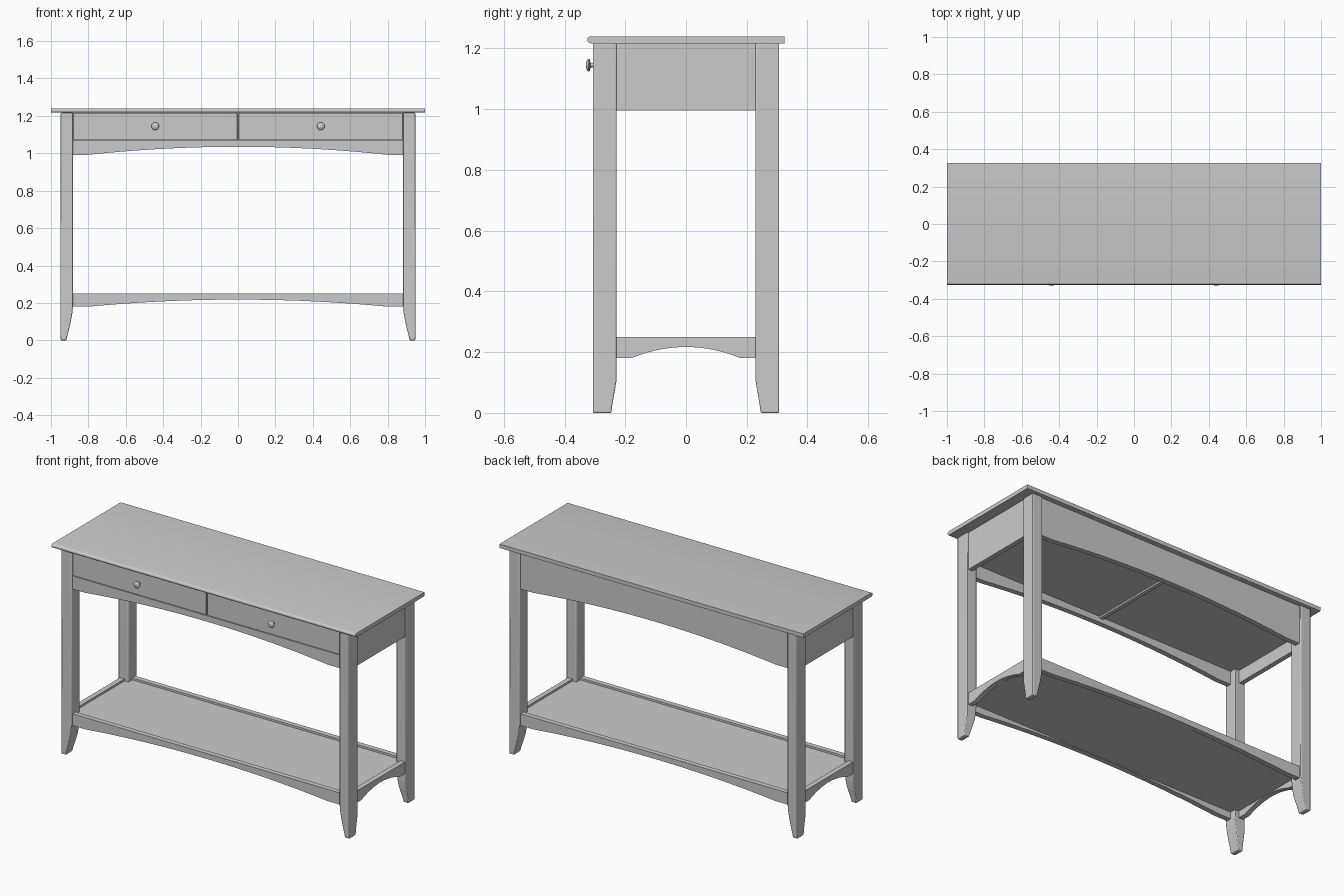
import bpy, bmesh, math
from mathutils import Vector

if "Cube" in bpy.data.objects:
    bpy.data.objects.remove(bpy.data.objects["Cube"])

mat = bpy.data.materials.new("light_grey")
mat.diffuse_color = (0.6, 0.6, 0.6, 1)
mat.use_nodes = True
mat.node_tree.nodes["Principled BSDF"].inputs["Base Color"].default_value = mat.diffuse_color


def finish(name, bm, bevel=0, segments=2):
    bmesh.ops.recalc_face_normals(bm, faces=bm.faces)
    me = bpy.data.meshes.new(name)
    bm.to_mesh(me)
    bm.free()
    ob = bpy.data.objects.new(name, me)
    bpy.context.collection.objects.link(ob)
    me.materials.append(mat)
    if bevel:
        m = ob.modifiers.new("bevel", 'BEVEL')
        m.width, m.segments = bevel, segments
        m.limit_method, m.angle_limit = 'ANGLE', math.radians(60)
    bpy.ops.object.select_all(action='DESELECT')
    ob.select_set(True)
    bpy.context.view_layer.objects.active = ob
    bpy.ops.object.shade_smooth_by_angle(angle=math.radians(35))
    return ob


def box(name, x0, x1, y0, y1, z0, z1, bevel=0):
    bm = bmesh.new()
    bmesh.ops.create_cube(bm, size=1)
    for v in bm.verts:
        v.co = ((x0 + x1) / 2 + v.co.x * (x1 - x0),
                (y0 + y1) / 2 + v.co.y * (y1 - y0),
                (z0 + z1) / 2 + v.co.z * (z1 - z0))
    return finish(name, bm, bevel)


def prism(name, points, offset, bevel=0):
    """Extrude a closed outline of 3D points along an offset."""
    bm = bmesh.new()
    face = bm.faces.new([bm.verts.new(p) for p in points])
    ext = bmesh.ops.extrude_face_region(bm, geom=[face])
    bmesh.ops.translate(bm, vec=Vector(offset),
                        verts=[v for v in ext["geom"] if isinstance(v, bmesh.types.BMVert)])
    return finish(name, bm, bevel)


def arch(half, flat, low, high, top, steps=20):
    """Rail outline: straight top, arched lower edge with short flat ends."""
    pts = [(half, top), (-half, top), (-half, low)]
    for i in range(steps + 1):
        t = -1 + 2 * i / steps
        pts.append((t * flat, low + (high - low) * (1 - t * t)))
    return pts + [(half, low)]


# Table top with rounded front edge
rim = [(0.325, 1.217), (0.325, 1.24)]
for i in range(9):
    a = math.pi / 2 + math.pi * i / 8
    rim.append((-0.3135 + 0.0115 * math.cos(a), 1.2285 + 0.0115 * math.sin(a)))
prism("table_top", [(-1, y, z) for y, z in rim], (2, 0, 0))

# Legs: straight posts whose feet taper on the inner sides
for sx, side in ((-1, "left"), (1, "right")):
    for sy, end in ((-1, "front"), (1, "back")):
        bm = bmesh.new()
        rings = []
        for z, dx, dy in ((0, 0.036, 0.017), (0.03, 0.029, 0.013), (0.065, 0.02, 0.007),
                          (0.105, 0.011, 0), (0.145, 0.004, 0), (0.185, 0, 0), (1.217, 0, 0)):
            xi, yi = 0.882 + dx, 0.229 + dy
            rings.append([bm.verts.new((sx * x, sy * y, z)) for x, y in
                          ((xi, yi), (0.948, yi), (0.948, 0.307), (xi, 0.307))])
        for a, b in zip(rings, rings[1:]):
            for i in range(4):
                j = (i + 1) % 4
                bm.faces.new((a[i], a[j], b[j], b[i]))
        bm.faces.new(rings[0])
        bm.faces.new(rings[-1])
        finish(f"{end}_{side}_leg", bm, 0.004)

# Arched long rails, upper and lower, front and back
for sy, end in ((-1, "front"), (1, "back")):
    top = 1.07 if sy < 0 else 1.217
    for name, pts in (("apron", arch(0.885, 0.8, 0.992, 1.035, top)),
                      ("shelf_rail", arch(0.885, 0.8, 0.18, 0.218, 0.25))):
        prism(f"{end}_{name}", [(x, sy * 0.295, z) for x, z in pts], (0, -sy * 0.03, 0))

# Side panels and arched short shelf rails
for sx, side in ((-1, "left"), (1, "right")):
    box(f"{side}_apron", min(sx * 0.938, sx * 0.91), max(sx * 0.938, sx * 0.91),
        -0.232, 0.232, 0.995, 1.217)
    prism(f"{side}_shelf_rail", [(sx * 0.938, y, z) for y, z in
                                 arch(0.232, 0.18, 0.18, 0.217, 0.25)], (-sx * 0.03, 0, 0))

# Lower shelf, sunk slightly below the rails
box("shelf", -0.91, 0.91, -0.266, 0.266, 0.22, 0.238)

# Drawers: fronts, bottoms, centre divider and turned knobs
box("drawer_divider", -0.012, 0.012, -0.285, 0.266, 1.06, 1.217)
knob_profile = ((0.007, -0.29), (0.007, -0.314), (0.019, -0.317),
                (0.021, -0.321), (0.017, -0.326), (0.009, -0.329))
for sx, side in ((-1, "left"), (1, "right")):
    x0, x1 = sorted((sx * 0.004, sx * 0.881))
    box(f"{side}_drawer_front", x0, x1, -0.296, -0.266, 1.073, 1.216, 0.002)
    x0, x1 = sorted((sx * 0.012, sx * 0.91))
    box(f"{side}_drawer_bottom", x0, x1, -0.266, 0.266, 1.07, 1.08)
    bm = bmesh.new()
    rings = [[bm.verts.new((sx * 0.442 + r * math.cos(k * math.pi / 8), y,
                            1.145 + r * math.sin(k * math.pi / 8))) for k in range(16)]
             for r, y in knob_profile]
    for a, b in zip(rings, rings[1:]):
        for i in range(16):
            j = (i + 1) % 16
            bm.faces.new((a[i], a[j], b[j], b[i]))
    bm.faces.new(rings[-1])
    finish(f"{side}_knob", bm)
